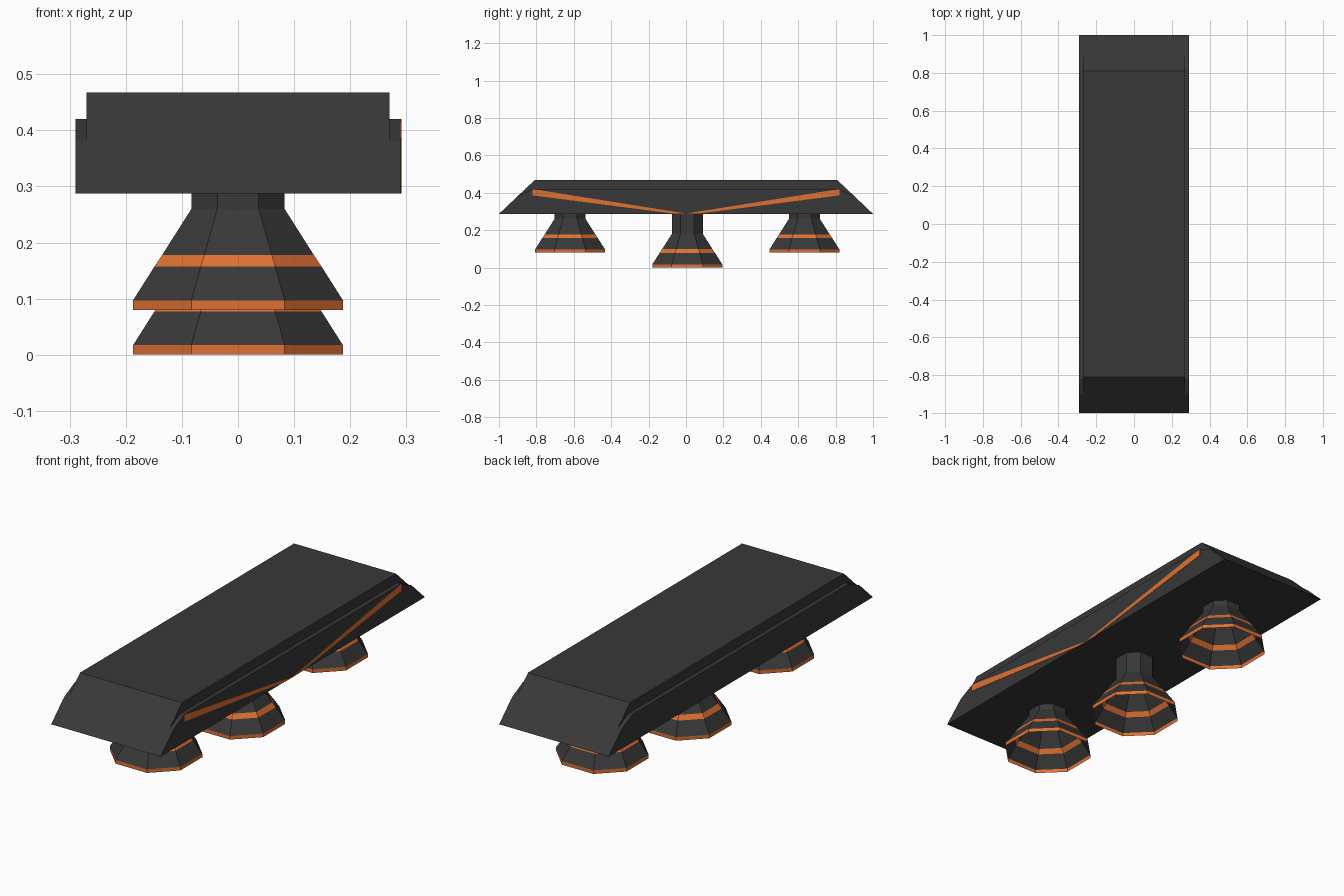
import bpy, bmesh

if "Cube" in bpy.data.objects:
    bpy.data.objects.remove(bpy.data.objects["Cube"])


def material(name, rgb):
    m = bpy.data.materials.new(name)
    m.diffuse_color = (*rgb, 1)
    m.use_nodes = True
    m.node_tree.nodes["Principled BSDF"].inputs["Base Color"].default_value = m.diffuse_color
    return m


DARK = material("charcoal", (0.040, 0.040, 0.040))
ORANGE = material("orange", (0.74, 0.165, 0.033))


def finish(bm, name, mats):
    me = bpy.data.meshes.new(name)
    bm.to_mesh(me)
    bm.free()
    for m in mats:
        me.materials.append(m)
    ob = bpy.data.objects.new(name, me)
    bpy.context.collection.objects.link(ob)
    return ob


def prism(name, profile, x0, x1, mat):
    """Extrude a (y, z) side profile from x0 to x1."""
    bm = bmesh.new()
    face = bm.faces.new([bm.verts.new((x0, y, z)) for y, z in profile])
    ext = bmesh.ops.extrude_face_region(bm, geom=[face])
    moved = [v for v in ext["geom"] if isinstance(v, bmesh.types.BMVert)]
    bmesh.ops.translate(bm, verts=moved, vec=(x1 - x0, 0, 0))
    bmesh.ops.recalc_face_normals(bm, faces=bm.faces)
    return finish(bm, name, [mat])


def mirrored(half):
    """Complete a half profile (y > 0) across y = 0."""
    return half + [(-y, z) for y, z in reversed(half)]


BASE, STEP, LEDGE, TOP = 0.287, 0.38, 0.42, 0.467

# Hull: wide lower block with side ledges, narrower upper block
prism("lower_hull", mirrored([(1.0, BASE), (0.902, STEP), (0.82, LEDGE)]), -0.29, 0.29, DARK)
prism("upper_hull", mirrored([(0.902, STEP), (0.81, TOP)]), -0.27, 0.27, DARK)

# Tapered stripes on the right side only
for s, name in ((1, "rear_stripe"), (-1, "front_stripe")):
    pts = [(0.82, 0.42), (0.82, 0.386), (0.055, BASE), (0.0, BASE), (0.0, 0.289)]
    prism(name, [(s * y, z) for y, z in pts], 0.289, 0.2915, ORANGE)


# Thrusters: open, thin octagonal bells with orange rim and band
def thruster(name, y, z):
    rings = [(0.0, 0.187), (0.017, 0.187), (0.077, 0.149), (0.098, 0.135),
             (0.180, 0.083), (0.295 - z, 0.083)]
    bm = bmesh.new()
    loops = []
    for h, r in rings:
        c = r * 0.445
        pts = [(c, -r), (r, -c), (r, c), (c, r), (-c, r), (-r, c), (-r, -c), (-c, -r)]
        loops.append([bm.verts.new((px, py + y, z + h)) for px, py in pts])
    for k in range(len(rings) - 1):
        a, b = loops[k], loops[k + 1]
        for i in range(8):
            j = (i + 1) % 8
            f = bm.faces.new((a[i], a[j], b[j], b[i]))
            f.material_index = 1 if k in (0, 2) else 0
    finish(bm, name, [DARK, ORANGE])


thruster("front_thruster", -0.62, 0.08)
thruster("middle_thruster", 0.007, 0.0)
thruster("rear_thruster", 0.633, 0.08)
